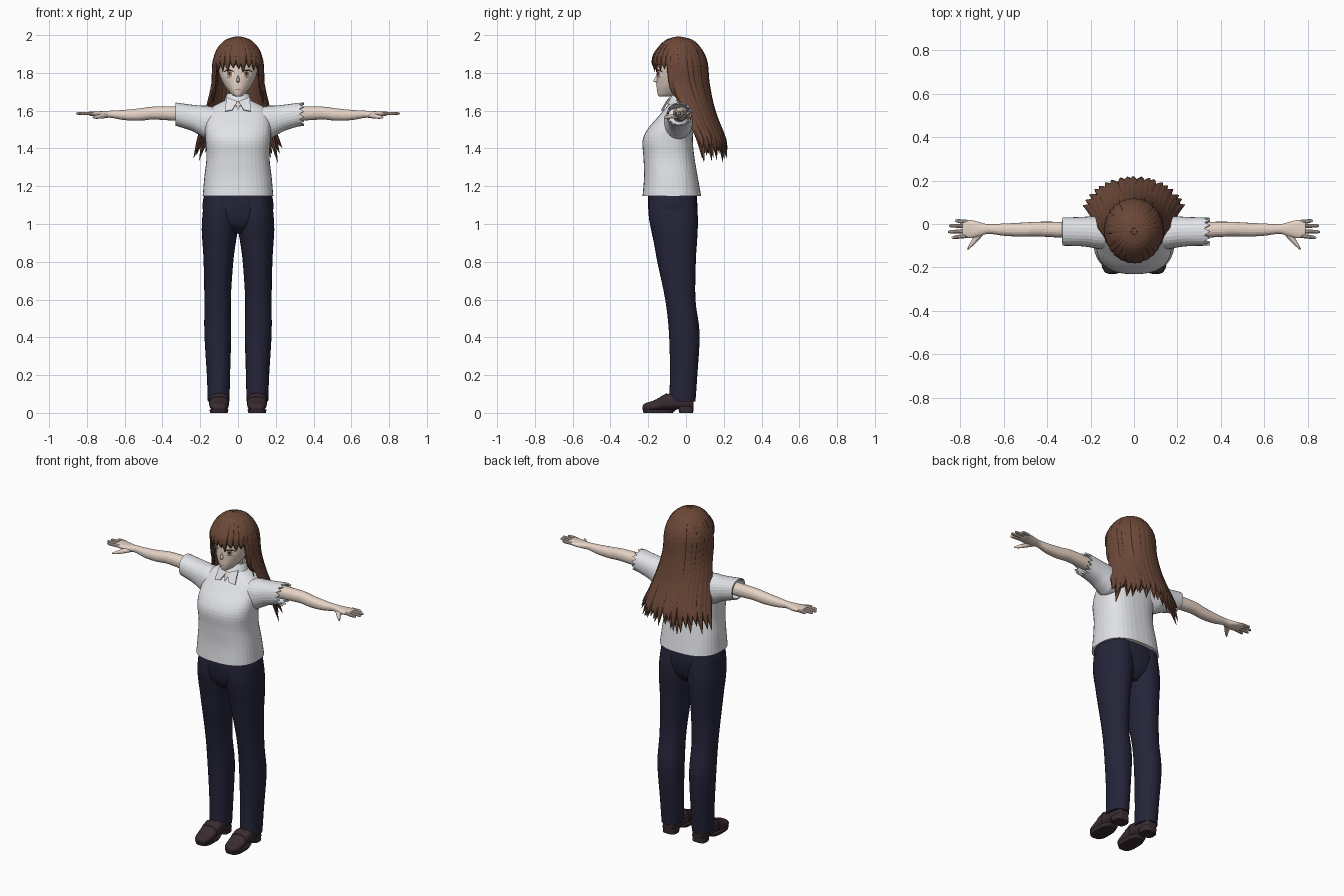
import bpy, bmesh, math, random
from mathutils import Vector
from mathutils.bvhtree import BVHTree

random.seed(4)
if "Cube" in bpy.data.objects:
    bpy.data.objects.remove(bpy.data.objects["Cube"])


def material(name, rgb):
    m = bpy.data.materials.new(name)
    m.use_nodes = True
    m.diffuse_color = (*rgb, 1)
    m.node_tree.nodes["Principled BSDF"].inputs["Base Color"].default_value = (*rgb, 1)
    return m


SKIN = material("skin", (0.80, 0.66, 0.57))
HAIR = material("brown_hair", (0.15, 0.065, 0.04))
SHIRT = material("white_cloth", (0.76, 0.77, 0.80))
NAVY = material("navy_cloth", (0.018, 0.018, 0.042))
LEATHER = material("dark_leather", (0.042, 0.025, 0.03))
EYE = material("eye_white", (0.85, 0.83, 0.82))
IRIS = material("amber_iris", (0.36, 0.2, 0.1))
DARK = material("dark_lash", (0.03, 0.015, 0.012))
LIP = material("lip", (0.45, 0.2, 0.17))


def finish(name, bm, mat, mirror=False, solid=0):
    mesh = bpy.data.meshes.new(name)
    bm.to_mesh(mesh)
    bm.free()
    ob = bpy.data.objects.new(name, mesh)
    bpy.context.collection.objects.link(ob)
    mesh.materials.append(mat)
    if solid:
        mod = ob.modifiers.new("thickness", "SOLIDIFY")
        mod.thickness = solid
    if mirror:
        mod = ob.modifiers.new("mirror", "MIRROR")
        mod.use_mirror_merge = False
    return ob


def spline(rows, steps):
    """Catmull-Rom interpolation of equal length rows."""
    out = []
    for i in range(len(rows) - 1):
        a, b, c, d = (rows[min(max(i + k, 0), len(rows) - 1)] for k in (-1, 0, 1, 2))
        for s in range(steps):
            t = s / steps
            out.append([q + 0.5 * t * (r - p + t * (2 * p - 5 * q + 4 * r - w + t * (3 * (q - r) + w - p)))
                        for p, q, r, w in zip(a, b, c, d)])
    return out + [list(rows[-1])]


def bridge(bm, loops, cap=True):
    rings = [[bm.verts.new(p) for p in loop] for loop in loops]
    n = len(rings[0])
    for r, s in zip(rings, rings[1:]):
        for i in range(n):
            j = (i + 1) % n
            bm.faces.new((r[i], r[j], s[j], s[i]))
    if cap:
        bm.faces.new(rings[0][::-1])
        bm.faces.new(rings[-1])


def loft(name, rows, mat, axis="z", power=2.0, n=28, steps=4, cap=True, mirror=False, solid=0):
    """Rows hold position along the axis, then low and high extents of the section."""
    loops = []
    for s, u0, u1, v0, v1 in spline(rows, steps):
        loop = []
        for i in range(n):
            a = math.tau * i / n
            c, k = (math.copysign(abs(f) ** (2 / power), f) for f in (math.cos(a), math.sin(a)))
            u, v = (u0 + u1 + c * (u1 - u0)) / 2, (v0 + v1 + k * (v1 - v0)) / 2
            loop.append({"z": (u, v, s), "x": (s, u, v), "y": (u, s, v)}[axis])
        loops.append(loop)
    bm = bmesh.new()
    bridge(bm, loops, cap)
    bmesh.ops.recalc_face_normals(bm, faces=bm.faces)
    return finish(name, bm, mat, mirror, solid)


def centred(rows):
    return [(z, -x, x, y0, y1) for z, x, y0, y1 in rows]


# Trousers
loft("trouser_hips", centred([(1.17, .176, -.2, .055), (1.08, .187, -.2, .06),
     (1.0, .14, -.18, .045), (.95, .05, -.13, .01)]), NAVY, power=2.3)
loft("trouser_legs", [(1.16, 0, .175, -.195, .05), (1.05, 0, .188, -.198, .062),
     (.97, .001, .192, -.185, .062), (.9, .012, .188, -.17, .058), (.8, .025, .182, -.152, .052),
     (.6, .038, .178, -.11, .05), (.42, .036, .178, -.09, .072), (.2, .042, .165, -.085, .06),
     (.06, .045, .16, -.09, .05)], NAVY, power=2.1, mirror=True)

# Shoes
loft("shoe_uppers", [(-.23, .085, .115, .02, .035), (-.218, .063, .137, .012, .05), (-.17, .05, .15, .01, .066),
     (-.1, .05, .15, .015, .1), (-.03, .055, .146, .02, .105), (.03, .065, .135, .02, .1),
     (.04, .08, .12, .03, .09)], LEATHER, "y", 2.5, mirror=True)
loft("shoe_straps", [(-.135, .047, .153, .015, .087), (-.1, .047, .153, .015, .105)],
     LEATHER, "y", 2.5, mirror=True)
loft("shoe_soles", [(0, .055, .147, -.225, -.07), (.018, .05, .152, -.23, -.05)], LEATHER, power=3, mirror=True)
loft("shoe_heels", [(0, .058, .142, -.035, .038), (.035, .055, .145, -.045, .04)], LEATHER, power=3, mirror=True)

# Shirt
loft("shirt_body", centred([(1.148, .187, -.23, .08), (1.25, .178, -.222, .062), (1.35, .167, -.225, .045),
     (1.44, .172, -.23, .036), (1.5, .175, -.205, .04), (1.56, .17, -.155, .045), (1.61, .15, -.112, .045),
     (1.64, .1, -.085, .04), (1.66, .055, -.075, .03)]), SHIRT, power=2.5, n=40)
for side, label in ((1, "left"), (-1, "right")):
    sleeve = loft(label + "_sleeve", [(side * x, *r) for x, *r in (
        (.08, -.12, .03, 1.46, 1.61), (.16, -.115, .035, 1.45, 1.625), (.2, -.108, .035, 1.468, 1.627),
        (.25, -.102, .032, 1.495, 1.632), (.33, -.1, .03, 1.52, 1.643))],
        SHIRT, "x", 2.2, cap=False, solid=.008)
    if side > 0:  # ragged cuff
        for v in sleeve.data.vertices:
            if v.co.x > .325:
                v.co.x += .026 * (v.index % 2) - .006
loft("collar_band", centred([(1.635, .08, -.1, .045), (1.69, .058, -.07, .035)]), SHIRT, cap=False, solid=.006)


def flat_panel(name, points, mat, mirror, solid):
    bm = bmesh.new()
    bm.faces.new([bm.verts.new(p) for p in points])
    finish(name, bm, mat, mirror, solid)


flat_panel("collar_points", [(.004, -.106, 1.65), (.03, -.132, 1.605), (.068, -.128, 1.598), (.062, -.088, 1.672)],
           SHIRT, True, .006)
flat_panel("open_neck", [(-.022, -.103, 1.652), (0, -.128, 1.603), (.022, -.103, 1.652)], SKIN, False, .002)

# Arms, hands and fingers
loft("arms", [(.18, -.07, .005, 1.54, 1.62), (.35, -.062, .01, 1.548, 1.622), (.45, -.057, .01, 1.553, 1.621),
     (.52, -.058, .006, 1.547, 1.612), (.6, -.054, .002, 1.55, 1.604), (.67, -.045, -.001, 1.562, 1.6),
     (.71, -.056, .008, 1.562, 1.598), (.75, -.064, .018, 1.568, 1.596), (.785, -.062, .018, 1.574, 1.596),
     (.79, -.05, .01, 1.578, 1.592)], SKIN, "x", 2.2, mirror=True, n=20)
for finger, (y, tip, slant) in {"index": (-.054, .84, -.008), "middle": (-.032, .857, -.004),
                                "ring": (-.01, .852, .002), "little": (.01, .825, .005)}.items():
    loft(finger + "_fingers", [(x, y + d - w, y + d + w, 1.585 - w, 1.585 + w) for x, d, w in (
        (.765, 0, .009), (.8, slant / 2, .0095), (tip - .008, slant, .007), (tip, slant, .002))],
        SKIN, "x", n=10, mirror=True)
loft("thumbs", [(-.035, .68, .73, 1.56, 1.59), (-.07, .712, .745, 1.558, 1.582),
     (-.1, .742, .762, 1.557, 1.575), (-.117, .762, .77, 1.56, 1.568)], SKIN, "y", n=12, mirror=True)

# Neck, head and nose
loft("neck", centred([(1.6, .05, -.08, .03), (1.66, .044, -.075, .015), (1.75, .045, -.08, .02)]), SKIN)
head = loft("head", centred([(1.674, .012, -.138, -.09), (1.682, .03, -.148, -.05), (1.71, .055, -.154, 0),
     (1.74, .076, -.155, .03), (1.79, .098, -.155, .055), (1.85, .108, -.152, .075), (1.92, .1, -.135, .07),
     (1.97, .05, -.09, .02)]), SKIN, n=40)
loft("nose", centred([(1.748, .003, -.152, -.14), (1.757, .009, -.172, -.14), (1.785, .004, -.158, -.14)]),
     SKIN, n=12)

# Face details laid on the head surface
hbm = bmesh.new()
hbm.from_mesh(head.data)
surface = BVHTree.FromBMesh(hbm)
hbm.free()


def plate(name, cx, cz, rx, rz, mat, lift, bend=0, mirror=True):
    bm = bmesh.new()

    def vert(r, a):
        dx, dz = r * math.cos(a), r * math.sin(a)
        x, z = cx + dx * rx, cz + dz * rz - bend * dx * dx
        hit = surface.ray_cast(Vector((x, -1, z)), Vector((0, 1, 0)))[0]
        return bm.verts.new((x, hit.y - lift, z))

    n = 20
    mid = vert(0, 0)
    rings = [[vert(r, math.tau * i / n) for i in range(n)] for r in (.5, 1)]
    for i in range(n):
        j = (i + 1) % n
        bm.faces.new((mid, rings[0][i], rings[0][j]))
        bm.faces.new((rings[0][i], rings[1][i], rings[1][j], rings[0][j]))
    finish(name, bm, mat, mirror)


plate("eye_whites", .047, 1.795, .027, .018, EYE, .002)
plate("irises", .045, 1.796, .014, .017, IRIS, .0035)
plate("pupils", .045, 1.797, .006, .009, DARK, .005)
plate("upper_lashes", .048, 1.815, .03, .004, DARK, .006, .012)
plate("lower_lashes", .048, 1.777, .016, .0012, DARK, .004, -.004)
plate("mouth", 0, 1.712, .016, .002, LIP, .002, -.002, False)

# Hair cap
bm = bmesh.new()
bmesh.ops.create_uvsphere(bm, u_segments=40, v_segments=24, radius=1)
for v in bm.verts:
    v.co = (v.co.x * .12, v.co.y * .13 - .035, v.co.z * .13 + 1.86)
opening = [f for f in bm.faces if f.calc_center_median().z < (1.885 if f.calc_center_median().y < -.06 else 1.75)]
bmesh.ops.delete(bm, geom=opening, context="FACES")
finish("hair_cap", bm, HAIR)


def lock(bm, rows, thick):
    """Tapered flat strand; rows hold x, y, z and half width."""
    rows = spline(rows, 4)
    loops = []
    for i, (x, y, z, w) in enumerate(rows):
        p = Vector((x, y, z))
        t = Vector(rows[min(i + 1, len(rows) - 1)][:3]) - Vector(rows[max(i - 1, 0)][:3])
        across = t.cross(p - Vector((0, -.035, min(z, 1.86)))).normalized()
        out = across.cross(t).normalized()
        h = min(thick, max(w, .001) * .6)
        loops.append([p + across * max(w, .001) * math.cos(a) + out * h * math.sin(a)
                      for a in (math.tau * k / 8 for k in range(8))])
    bridge(bm, loops)


def hair_group(name, angles, stages, widths, jitter, scale=1.0, thick=.011):
    """Stages hold height, x radius, y radius, y centre and how far the angle fans out."""
    bm = bmesh.new()
    for a in angles:
        drop = random.uniform(-jitter, jitter)
        turn = random.uniform(-2, 2)
        rows = []
        for k, ((z, rx, ry, cy, fan), w) in enumerate(zip(stages, widths)):
            t = math.radians((a + turn) * fan)
            last = drop if k == len(stages) - 1 else 0
            rows.append((rx * scale * math.sin(t), cy + ry * scale * math.cos(t), z + last, w))
        lock(bm, rows, thick)
    bmesh.ops.recalc_face_normals(bm, faces=bm.faces)
    finish(name, bm, HAIR)


def spread(limit, count):
    return [-limit + 2 * limit * i / (count - 1) for i in range(count)]


# Long back hair in two layers
back = [(1.985, .015, .015, -.035, 1), (1.955, .075, .08, -.035, 1), (1.87, .122, .135, -.035, 1),
        (1.74, .131, .145, -.03, .93), (1.6, .165, .155, -.01, .8), (1.47, .205, .175, .02, .73),
        (1.37, .245, .185, .035, .73)]
hair_group("back_hair", spread(100, 19), back, (.01, .02, .028, .03, .03, .024, .001), .04)
hair_group("inner_back_hair", spread(96, 15), back, (.01, .02, .03, .034, .034, .026, .001), .05, .92)

# Fringe and face framing side locks (negative y radius points forward)
fringe = [(1.988, .012, -.012, -.035, 1), (1.962, .07, -.075, -.035, 1), (1.9, .115, -.128, -.035, 1),
          (1.855, .126, -.138, -.035, 1), (1.815, .126, -.132, -.035, 1)]
hair_group("fringe", spread(66, 11), fringe, (.008, .018, .023, .017, .001), .014, thick=.009)
sides = fringe[:3] + [(1.8, .13, -.13, -.035, 1), (1.72, .132, -.12, -.03, 1), (1.65, .137, -.1, -.02, 1)]
hair_group("side_locks", [s * a for s in (-1, 1) for a in (70, 80, 92, 104)], sides,
           (.008, .018, .023, .02, .014, .001), .035, thick=.009)

# Smooth shading with sharp edges kept
for ob in bpy.context.view_layer.objects:
    ob.select_set(ob.type == "MESH")
bpy.context.view_layer.objects.active = head
bpy.ops.object.shade_smooth_by_angle(angle=math.radians(40))
